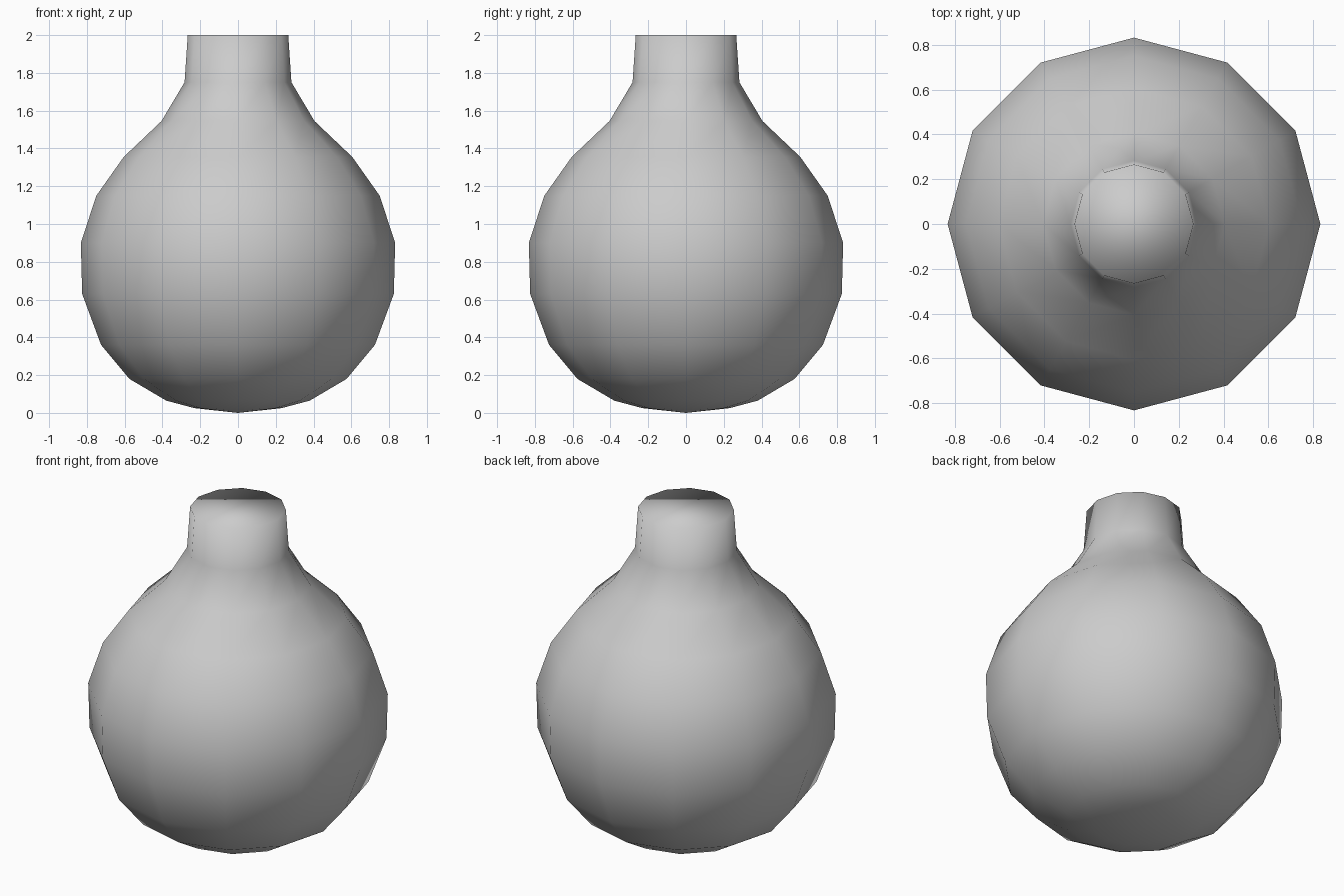
import bpy, bmesh
from math import cos, sin, tau

if "Cube" in bpy.data.objects:
    bpy.data.objects.remove(bpy.data.objects["Cube"])

SIDES = 12
# Radius and height of each ring, from the base up to the neck rim
PROFILE = [(0.23, 0.025), (0.38, 0.065), (0.575, 0.18), (0.725, 0.36),
           (0.825, 0.63), (0.832, 0.90), (0.75, 1.15), (0.605, 1.355),
           (0.405, 1.545), (0.283, 1.75), (0.266, 2.0)]

bm = bmesh.new()

# Rings of the round body and neck
rings = [[bm.verts.new((r * cos(tau * i / SIDES), r * sin(tau * i / SIDES), z))
          for i in range(SIDES)] for r, z in PROFILE]
for low, high in zip(rings, rings[1:]):
    for i in range(SIDES):
        j = (i + 1) % SIDES
        bm.faces.new((low[i], low[j], high[j], high[i]))

# Shallow pointed base and flat closed top
tip = bm.verts.new((0, 0, 0))
for i in range(SIDES):
    bm.faces.new((tip, rings[0][(i + 1) % SIDES], rings[0][i]))
bm.faces.new(rings[-1])

# Smooth shading everywhere, including over the rim
for face in bm.faces:
    face.smooth = True

mesh = bpy.data.meshes.new("round_flask")
bm.to_mesh(mesh)
bm.free()
flask = bpy.data.objects.new("round_flask", mesh)
bpy.context.collection.objects.link(flask)
